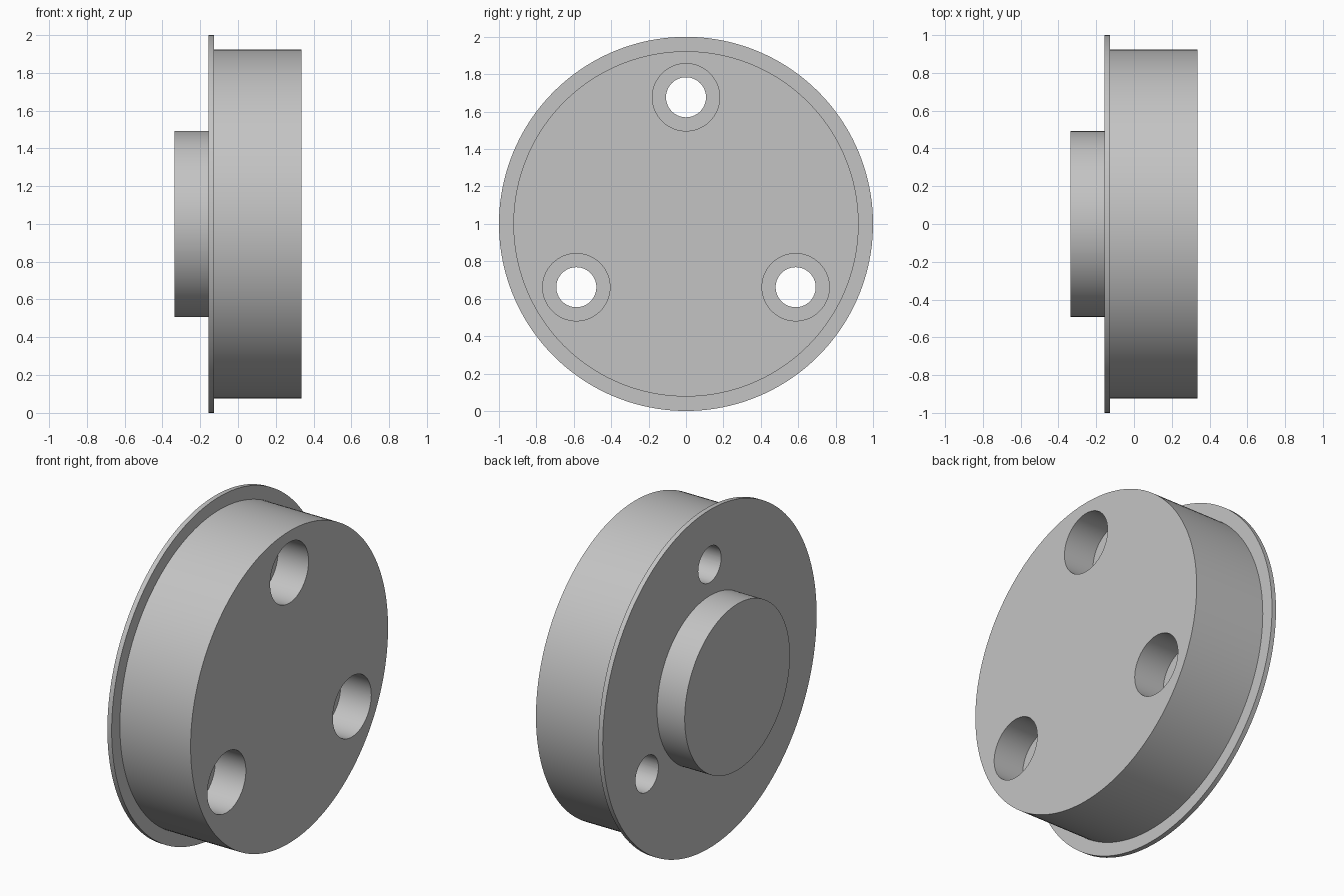
import bpy, math
from mathutils import Matrix, Vector

cube = bpy.data.objects.get("Cube")
if cube:
    bpy.data.objects.remove(cube, do_unlink=True)

import bmesh

GREY = (0.55, 0.55, 0.55, 1)
mat = bpy.data.materials.new("plain grey")
mat.use_nodes = True
mat.diffuse_color = GREY
mat.node_tree.nodes["Principled BSDF"].inputs["Base Color"].default_value = GREY

AXIS_Z = 1.0                      # height of the turning axis
BACK, FLANGE, BODY, FACE = -0.336, -0.155, -0.127, 0.336
STEP = FACE - 0.2                 # floor of the counterbores


def turned(name, profile, y=0, z=AXIS_Z, segments=128):
    """Solid of revolution about the x direction from (x, radius) points."""
    bm = bmesh.new()
    rings = []
    for x, r in profile:
        rings.append([bm.verts.new((x, r * math.sin(a), r * math.cos(a)))
                      for a in (math.tau * i / segments for i in range(segments))])
    for a, b in zip(rings, rings[1:]):
        for i in range(segments):
            j = (i + 1) % segments
            bm.faces.new((a[i], a[j], b[j], b[i]))
    bm.faces.new(rings[0])
    bm.faces.new(rings[-1])
    bmesh.ops.recalc_face_normals(bm, faces=bm.faces)
    mesh = bpy.data.meshes.new(name)
    bm.to_mesh(mesh)
    bm.free()
    mesh.materials.append(mat)
    obj = bpy.data.objects.new(name, mesh)
    obj.location = (0, y, z)
    bpy.context.collection.objects.link(obj)
    return obj


# Stepped disc: rear boss, thin flange, thick body
disc = turned("flanged_disc", [(BACK, 0.492), (FLANGE, 0.492), (FLANGE, 1.0),
                               (BODY, 1.0), (BODY, 0.923), (FACE, 0.923)], segments=160)

# Three counterbored through holes
cutters = []
for k in range(3):
    a = math.tau * k / 3
    cutters.append(turned("hole_cutter", [(BACK - 0.1, 0.107), (STEP, 0.107),
                                          (STEP, 0.18), (FACE + 0.1, 0.18)],
                          0.677 * math.sin(a), AXIS_Z + 0.677 * math.cos(a), 64))
    mod = disc.modifiers.new("counterbored_hole", 'BOOLEAN')
    mod.operation = 'DIFFERENCE'
    mod.solver = 'EXACT'
    mod.object = cutters[-1]

# Bake the holes, then drop the cutters
bpy.context.view_layer.objects.active = disc
disc.select_set(True)
for mod in list(disc.modifiers):
    bpy.ops.object.modifier_apply(modifier=mod.name)
for cutter in cutters:
    bpy.data.objects.remove(cutter, do_unlink=True)

# Smooth round walls, crisp rims
bpy.ops.object.shade_smooth_by_angle(angle=math.radians(30))
